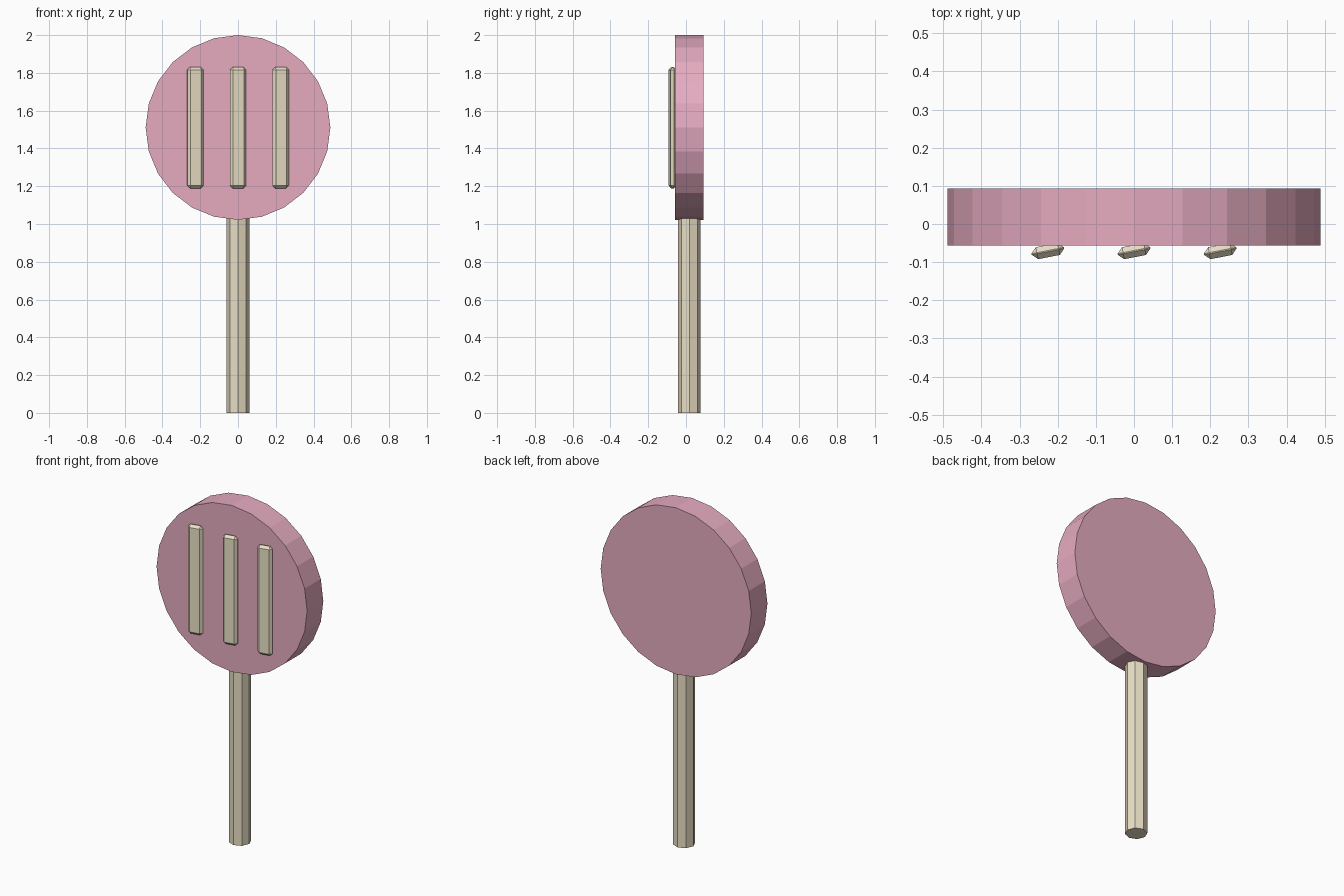
import bpy
from math import radians

if "Cube" in bpy.data.objects:
    bpy.data.objects.remove(bpy.data.objects["Cube"])


def material(name, color):
    mat = bpy.data.materials.new(name)
    mat.diffuse_color = (*color, 1)
    mat.use_nodes = True
    mat.node_tree.nodes["Principled BSDF"].inputs["Base Color"].default_value = mat.diffuse_color
    return mat


pink = material("pink", (0.79, 0.41, 0.53))
cream = material("cream", (0.82, 0.74, 0.56))


def finish(name, mat):
    obj = bpy.context.object
    obj.name = name
    obj.data.materials.append(mat)
    return obj


# Round 24-sided head, axis along y
bpy.ops.mesh.primitive_cylinder_add(vertices=24, radius=0.489, depth=0.15,
                                    location=(0, 0.018, 1.511),
                                    rotation=(radians(90), 0, 0))
finish("head_disc", pink)

# Octagonal stick, tucked slightly into the head
bpy.ops.mesh.primitive_cylinder_add(vertices=8, radius=0.06, depth=1.05,
                                    location=(0, 0.018, 0.525))
finish("stick", cream)

# Three chamfered stripes, each twisted a little about its length
for i, x in enumerate((-0.226, 0, 0.226)):
    bpy.ops.mesh.primitive_cube_add(size=1, location=(x, -0.071, 1.51),
                                    rotation=(0, 0, radians(11)))
    stripe = finish(f"stripe_{i + 1}", cream)
    for v in stripe.data.vertices:
        v.co.x *= 0.087
        v.co.y *= 0.032
        v.co.z *= 0.642
    bevel = stripe.modifiers.new("chamfer", 'BEVEL')
    bevel.width = 0.0145
    bevel.segments = 1
